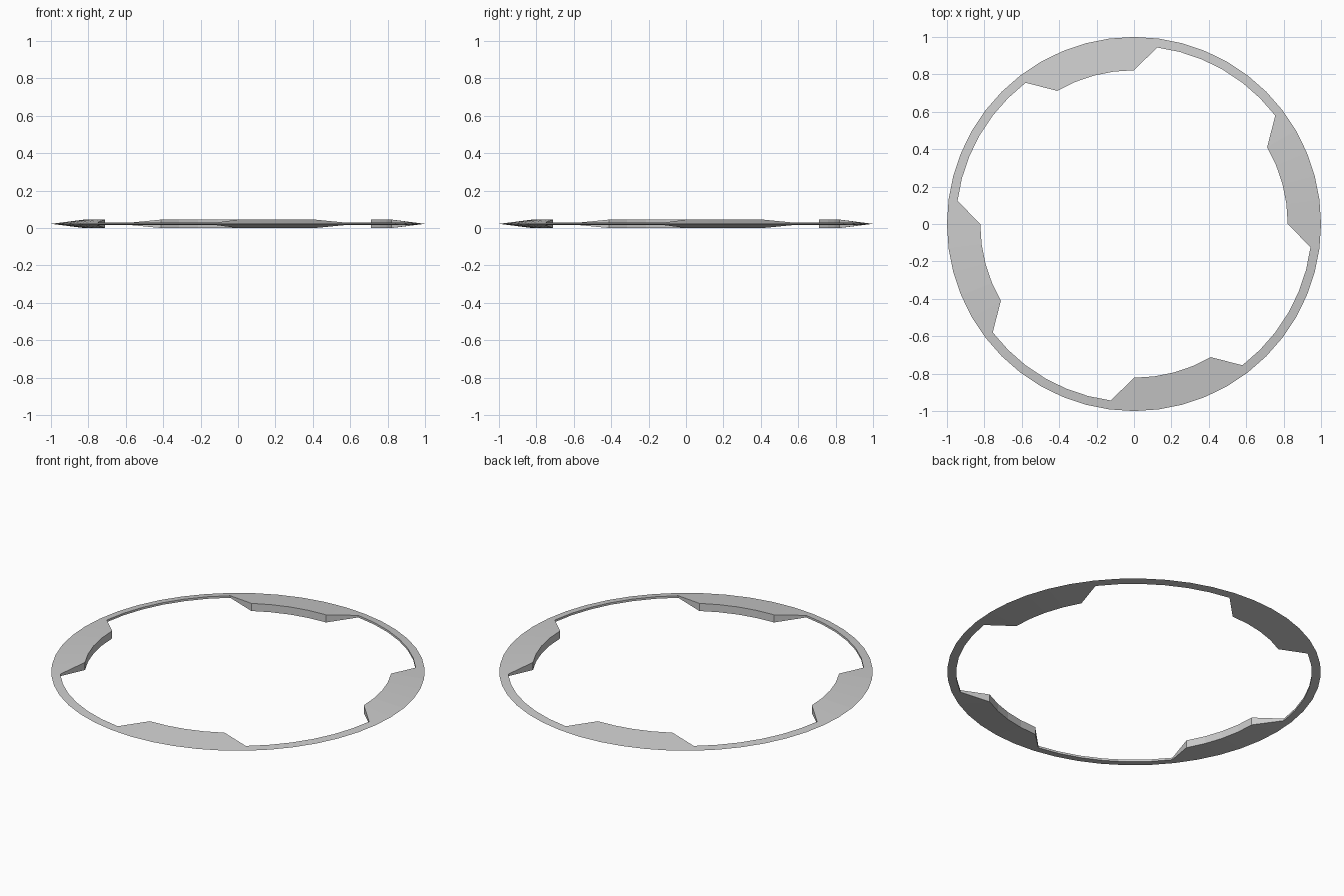
import bpy, bmesh
from math import cos, sin, radians

if "Cube" in bpy.data.objects:
    bpy.data.objects.remove(bpy.data.objects["Cube"])

SEGMENTS = 48            # 7.5 degree steps
STEP = 360 / SEGMENTS
MID = 0.0225             # height of the sharp outer rim
R_OUT, R_THIN, R_LOBE = 1.0, 0.952, 0.822


def point(bm, radius, index, z):
    a = radians(index * STEP)
    return bm.verts.new((radius * cos(a), radius * sin(a), z))


# wedge section: sharp outer rim, thickening towards the inner edge
bm = bmesh.new()
sections = []
for i in range(SEGMENTS):
    # four lobes, each spanning 30 degrees from a quarter point
    radius = R_LOBE if i % 12 <= 4 else R_THIN
    half = MID * (R_OUT - radius) / (R_OUT - R_LOBE)
    sections.append((point(bm, R_OUT, i, MID),
                     point(bm, radius, i, MID + half),
                     point(bm, radius, i, MID - half)))

# skin between neighbouring sections
for i in range(SEGMENTS):
    a, b = sections[i], sections[(i + 1) % SEGMENTS]
    for j in range(3):
        k = (j + 1) % 3
        bm.faces.new((a[j], b[j], b[k], a[k]))
bmesh.ops.recalc_face_normals(bm, faces=bm.faces)

mesh = bpy.data.meshes.new("lobed_ring")
bm.to_mesh(mesh)
bm.free()
ring = bpy.data.objects.new("lobed_ring", mesh)
bpy.context.collection.objects.link(ring)
